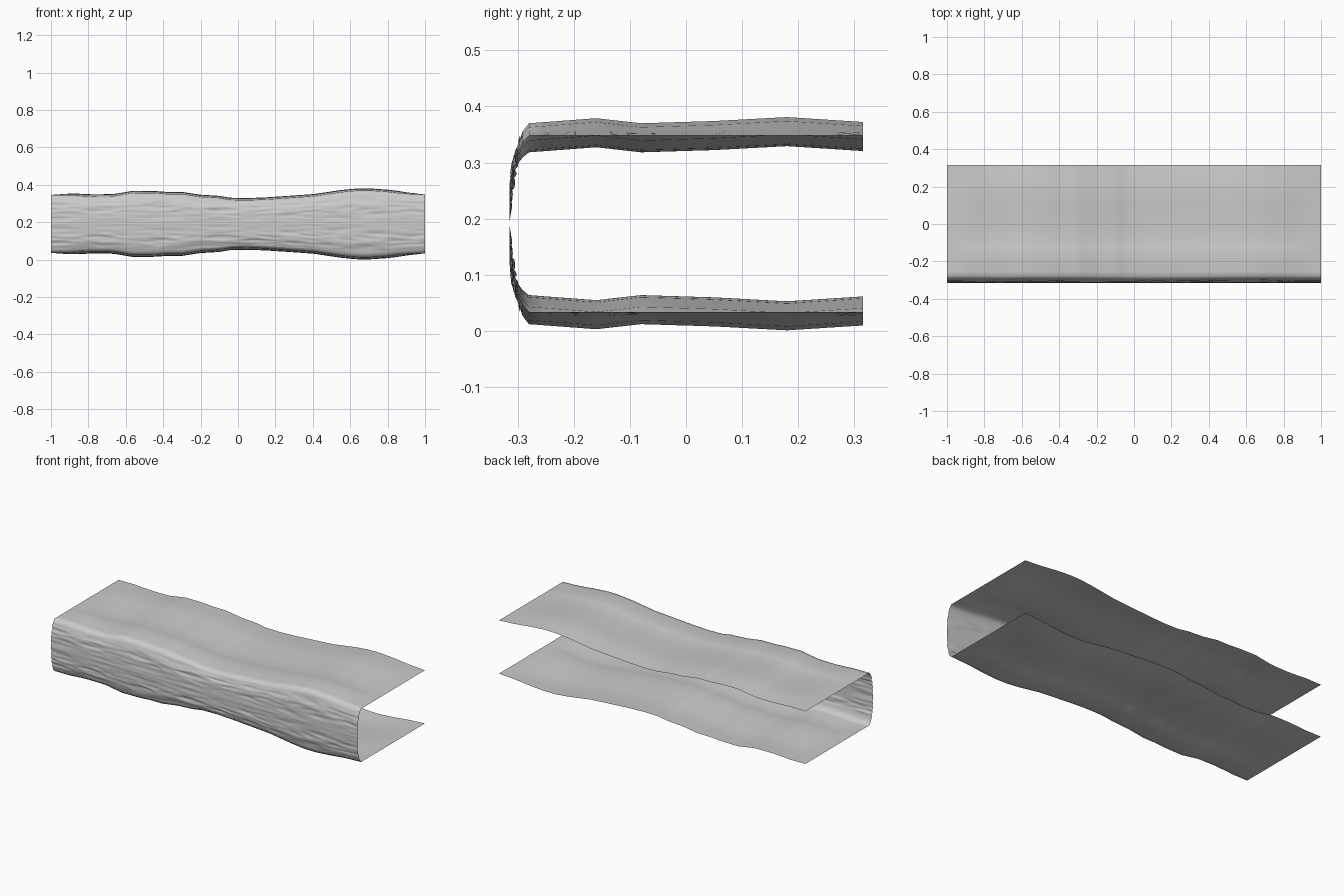
import bpy, math
from mathutils import noise, Vector

if "Cube" in bpy.data.objects:
    bpy.data.objects.remove(bpy.data.objects["Cube"])

MID = 0.191     # height of the mirror plane
REST = 0.348    # undisturbed height of the upper sheet
COLS = 100

grey = bpy.data.materials.new("light_grey")
grey.diffuse_color = (0.6, 0.6, 0.6, 1)
grey.use_nodes = True
grey.node_tree.nodes["Principled BSDF"].inputs["Base Color"].default_value = grey.diffuse_color

# Long wave along x, and shallow wave across y
WAVE_X = [(-1, -.002), (-.9, .001), (-.78, -.005), (-.67, -.004), (-.56, .014),
          (-.45, .013), (-.38, .008), (-.3, .008), (-.2, -.007), (-.1, -.013),
          (-.04, -.023), (.05, -.025), (.15, -.021), (.3, -.011), (.4, -.004),
          (.55, .018), (.63, .026), (.7, .027), (.8, .02), (.9, .008), (1, 0)]
WAVE_Y = [(-.32, -.005), (-.28, -.005), (-.16, .004), (-.08, -.005),
          (.05, -.001), (.18, .006), (.32, -.003)]


def sample(table, v):
    for (a, fa), (b, fb) in zip(table, table[1:]):
        if v <= b:
            return fa + (fb - fa) * (v - a) / (b - a)
    return table[-1][1]


def height_offset(x, y):
    fade = min(1, (1 - abs(x)) / 0.15)
    return sample(WAVE_X, x) + sample(WAVE_Y, y) * fade


def sheet_point(x, p):
    y, z, weight = p
    return (x, y, z + weight * height_offset(x, y))


def rock_point(x, p):
    y, z, weight = p
    t = (z - MID) / 0.14
    # streaks stretched along x, fading out at the centre seam
    n = noise.noise(Vector((x * 4.5, 3.7, z * 38))) \
        + 0.5 * noise.noise(Vector((x * 9, 8.1, z * 70)))
    bump = 0.009 * min(1, abs(n) * 1.5) * min(1, t * 2.5) * min(1, (1 - t) * 4)
    return (x, y + bump, z + weight * height_offset(x, y))


def strip(name, profile, place, mirrored):
    verts, faces = [], []
    rows = len(profile)
    for i in range(COLS + 1):
        x = -1 + 2 * i / COLS
        for p in profile:
            px, py, pz = place(x, p)
            verts.append((px, py, 2 * MID - pz if mirrored else pz))
    for i in range(COLS):
        for j in range(rows - 1):
            a = i * rows + j
            f = (a, a + 1, a + rows + 1, a + rows)
            faces.append(f[::-1] if mirrored else f)
    me = bpy.data.meshes.new(name)
    me.from_pydata(verts, [], faces)
    me.materials.append(grey)
    me.shade_smooth()
    ob = bpy.data.objects.new(name, me)
    bpy.context.collection.objects.link(ob)


# Flat sheet from the back edge, bending into a short lip at the front
sheet = [(y, REST, 1) for y in (.315, .24, .18, .115, .05, -.015, -.08, -.12,
                                -.16, -.22, -.255, -.28)]
sheet += [(-.291, .336, .9), (-.298, .321, .7), (-.302, .301, .35)]

# Rough front wall, from under the lip down to the centre seam
OUTER = [(MID, -.315), (.255, -.315), (.285, -.3125), (.31, -.305), (.331, -.296)]
rock = []
for k in range(21):
    z = .331 - (.331 - MID) * k / 20
    rock.append((sample(OUTER, z), z, ((z - MID) / .14) ** 1.5 * .8))

for prefix, mirrored in (("upper", False), ("lower", True)):
    strip(prefix + "_sheet", sheet, sheet_point, mirrored)
    strip(prefix + "_front_wall", rock, rock_point, mirrored)
